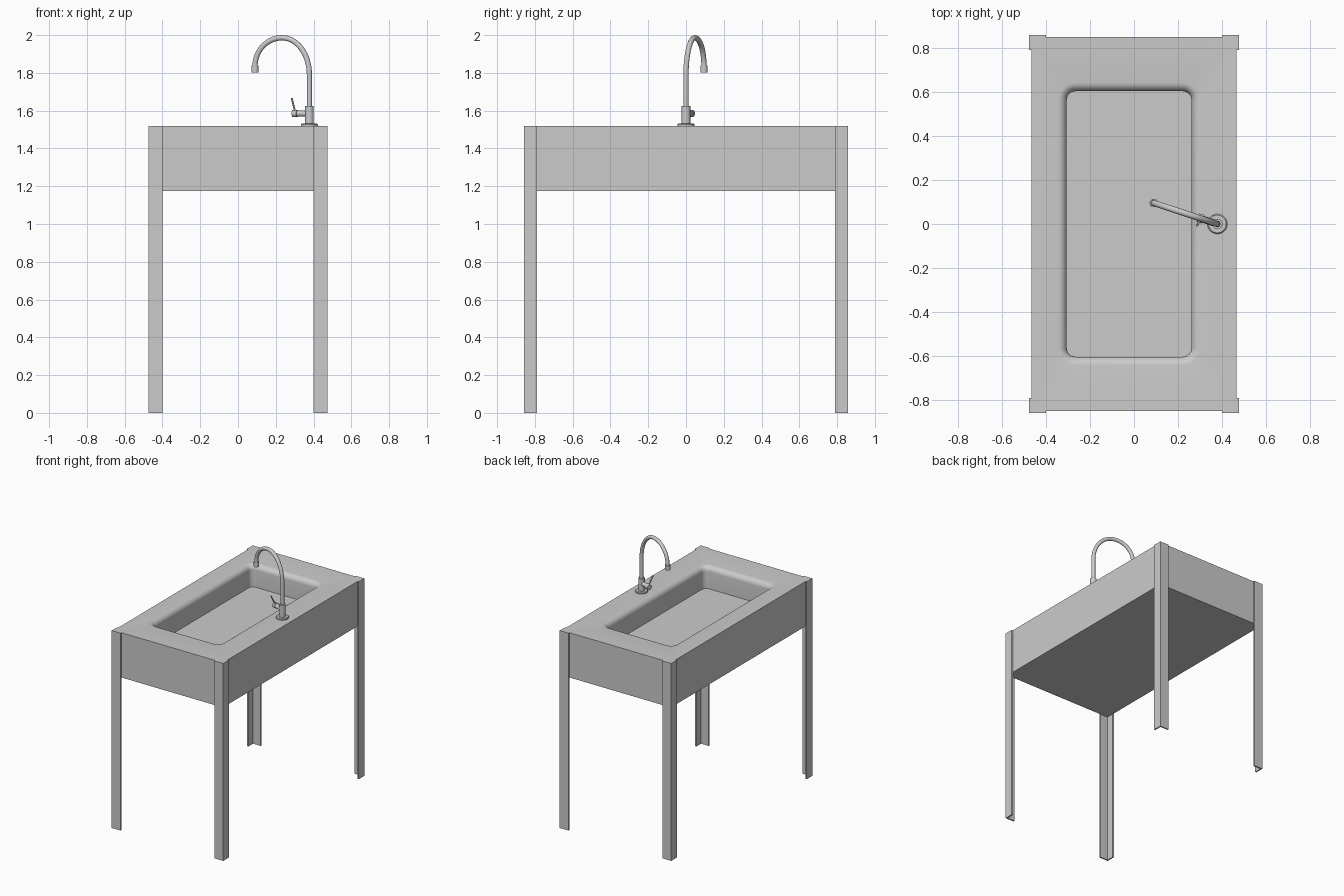
import bpy, bmesh, math
from mathutils import Vector

cube = bpy.data.objects.get("Cube")
if cube:
    bpy.data.objects.remove(cube, do_unlink=True)

steel = bpy.data.materials.new("brushed steel")
steel.use_nodes = True
GREY = (0.6, 0.6, 0.6, 1)
steel.diffuse_color = GREY
steel.node_tree.nodes["Principled BSDF"].inputs["Base Color"].default_value = GREY


def finish(name, bm, smooth=None):
    """Turn a bmesh into a named object, optionally smooth shaded by angle."""
    bmesh.ops.remove_doubles(bm, verts=bm.verts, dist=1e-5)
    bmesh.ops.recalc_face_normals(bm, faces=bm.faces)
    mesh = bpy.data.meshes.new(name)
    bm.to_mesh(mesh)
    bm.free()
    mesh.materials.append(steel)
    obj = bpy.data.objects.new(name, mesh)
    bpy.context.collection.objects.link(obj)
    if smooth:
        bpy.ops.object.select_all(action="DESELECT")
        obj.select_set(True)
        bpy.context.view_layer.objects.active = obj
        bpy.ops.object.shade_smooth_by_angle(angle=math.radians(smooth))
    return obj


def loft(bm, rings):
    """Skin a list of equal-length rings and cap both ends."""
    loops = [[bm.verts.new(p) for p in ring] for ring in rings]
    n = len(loops[0])
    for a, b in zip(loops, loops[1:]):
        for i in range(n):
            j = (i + 1) % n
            bm.faces.new((a[i], a[j], b[j], b[i]))
    bm.faces.new(loops[0][::-1])
    bm.faces.new(loops[-1])


def rounded_rect(cx, hx, hy, r, z, steps=6):
    pts = []
    for k, (sx, sy) in enumerate(((1, 1), (-1, 1), (-1, -1), (1, -1))):
        for i in range(steps + 1):
            a = math.pi / 2 * (k + i / steps)
            pts.append((cx + sx * (hx - r) + r * math.cos(a),
                        sy * (hy - r) + r * math.sin(a), z))
    return pts


def tube(name, path, radii, sides=20):
    """Round tube along a path with one radius per point."""
    path = [Vector(p) for p in path]
    rings = []
    side = None
    direction = None
    for i, p in enumerate(path):
        d = path[min(i + 1, len(path) - 1)] - path[max(i - 1, 0)]
        d.normalize()
        if side is None:
            side = d.orthogonal().normalized()
        else:
            side = (direction.rotation_difference(d) @ side).normalized()
        direction = d
        up = d.cross(side)
        rings.append([p + radii[i] * (side * math.cos(t) + up * math.sin(t))
                      for t in (2 * math.pi * k / sides for k in range(sides))])
    bm = bmesh.new()
    loft(bm, rings)
    return finish(name, bm, 40)


# Sink block with recessed, soft-lipped basin
TOP, BOTTOM, DEPTH, LIP = 1.52, 1.175, 0.17, 0.04
CX, HX, HY, R = -0.022, 0.283, 0.602, 0.04
rings = [rounded_rect(0, 0.465, 0.848, 0, z) for z in (BOTTOM, TOP)]
for i in range(7):
    a = math.pi / 2 * i / 6
    out = LIP * (1 - math.sin(a))
    rings.append(rounded_rect(CX, HX + out, HY + out, R + out,
                              TOP - LIP * (1 - math.cos(a))))
rings.append(rounded_rect(CX, HX, HY, R, TOP - DEPTH))
bm = bmesh.new()
loft(bm, rings)
bmesh.ops.dissolve_degenerate(bm, edges=bm.edges, dist=1e-5)
finish("sink_block", bm, 40)

# Four angle-iron legs wrapped round the corners
T, WX, WY, X, Y = 0.01, 0.075, 0.068, 0.475, 0.858
profile = ((X, Y), (X - WX, Y), (X - WX, Y - T),
           (X - T, Y - T), (X - T, Y - WY), (X, Y - WY))
for sx, side in ((1, "left"), (-1, "right")):
    for sy, end in ((-1, "front"), (1, "back")):
        bm = bmesh.new()
        loft(bm, [[(sx * x, sy * y, z) for x, y in profile] for z in (0, TOP)])
        finish(f"{end}_{side}_leg", bm)

# Tap base: flange and body
BX = 0.378
tube("tap_flange", [(BX, 0, TOP), (BX, 0, 1.527), (BX, 0, 1.532)],
     [0.045, 0.045, 0.04], 32)
tube("tap_body", [(BX, 0, 1.53), (BX, 0, 1.625)], [0.023, 0.023], 32)

# Gooseneck spout swung slightly sideways
start, end = Vector((BX, 0, 0)), Vector((0.09, 0.095, 0))
mid, half = (start + end) / 2, (start - end) / 2
path = [(BX, 0, 1.62)]
for i in range(33):
    a = math.pi * i / 32
    base, rise = (1.79, 0.196) if i <= 16 else (1.836, 0.15)
    p = mid + half * math.cos(a)
    path.append((p.x, p.y, base + rise * math.sin(a)))
tube("tap_spout", path, [0.014] * len(path))
tube("tap_nozzle", [(end.x, end.y, 1.802), (end.x, end.y, 1.838)], [0.019, 0.019])

# Side valve and thin lever
along = (end - start).normalized()
hub = Vector((BX, 0, 1.585))
tube("valve_stem", [hub, hub + along * 0.07], [0.016, 0.016])
tube("valve_cap", [hub + along * 0.068, hub + along * 0.093], [0.02, 0.02])
tube("lever", [(0.303, 0.024, 1.59), (0.285, -0.007, 1.665)], [0.005, 0.005], 12)
